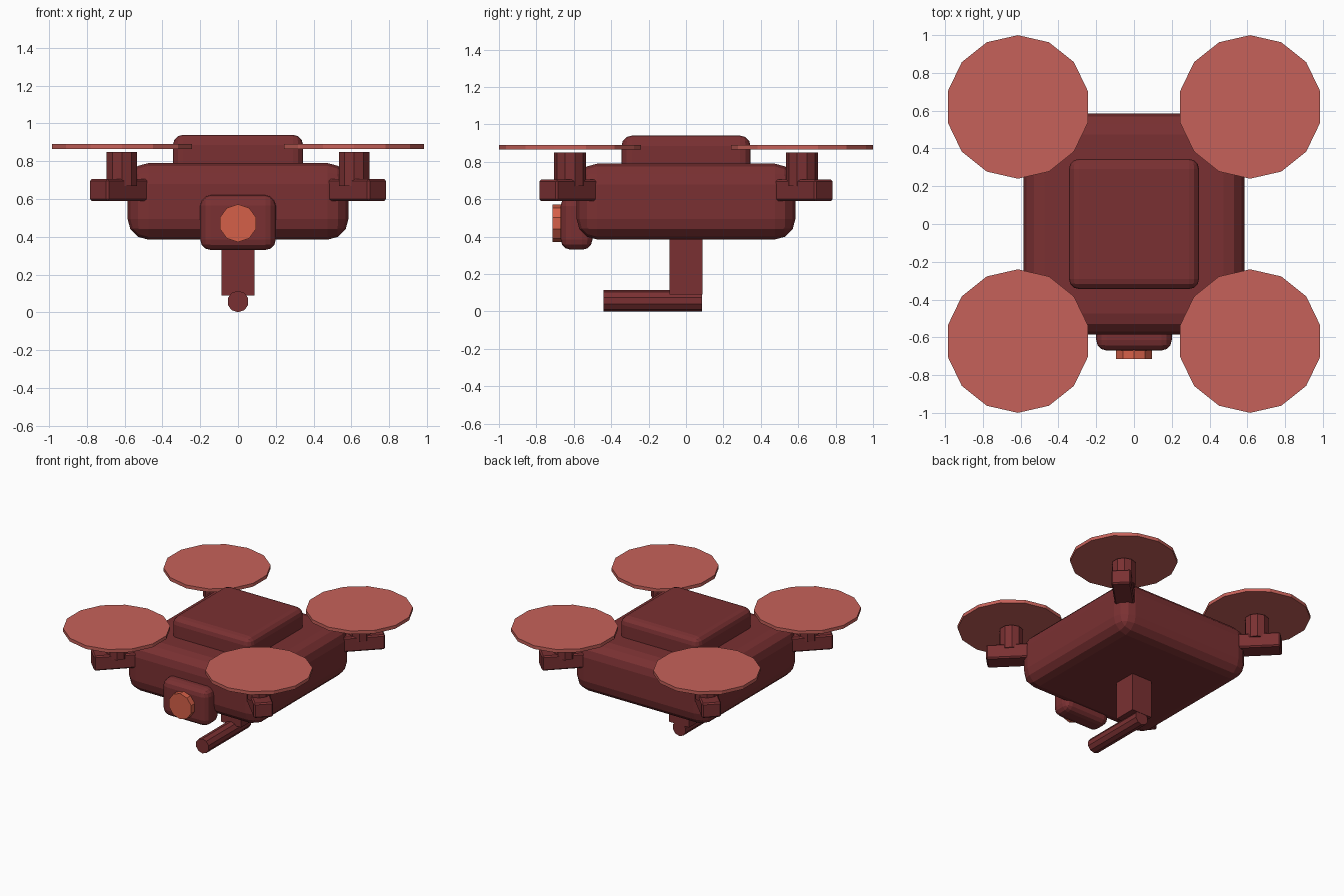
import bpy
from math import pi, sqrt
from mathutils import Matrix

cube = bpy.data.objects.get("Cube")
if cube:
    bpy.data.objects.remove(cube, do_unlink=True)


def material(name, rgb):
    mat = bpy.data.materials.new(name)
    mat.use_nodes = True
    mat.diffuse_color = (*rgb, 1)
    mat.node_tree.nodes["Principled BSDF"].inputs["Base Color"].default_value = (*rgb, 1)
    return mat


hull_red = material("dark red", (0.195, 0.03, 0.032))
rotor_red = material("light red", (0.565, 0.12, 0.102))
lens_orange = material("orange red", (0.665, 0.117, 0.065))


def finish(name, mat, bevel=0, segments=3):
    ob = bpy.context.object
    ob.name = ob.data.name = name
    ob.data.materials.append(mat)
    if bevel:
        mod = ob.modifiers.new("rounded edges", "BEVEL")
        mod.width, mod.segments = bevel, segments
    return ob


def box(name, low, high, bevel=0, segments=3, turn=0):
    """Box between two corners, turned about the vertical axis through the origin."""
    size = [b - a for a, b in zip(low, high)]
    mid = [(a + b) / 2 for a, b in zip(low, high)]
    bpy.ops.mesh.primitive_cube_add(size=1)
    ob = finish(name, hull_red, bevel, segments)
    ob.data.transform(Matrix.Rotation(turn, 4, "Z") @ Matrix.Translation(mid)
                      @ Matrix.Diagonal((*size, 1)))
    return ob


def cylinder(name, mat, sides, radius, length, centre, along_y=False):
    bpy.ops.mesh.primitive_cylinder_add(vertices=sides, radius=radius, depth=length,
                                        location=centre,
                                        rotation=(pi / 2 if along_y else 0, 0, 0))
    return finish(name, mat)


# Main hull and raised top cover
box("hull", (-0.585, -0.585, 0.385), (0.585, 0.585, 0.79), 0.11)
box("top_cover", (-0.345, -0.345, 0.68), (0.345, 0.345, 0.94), 0.055)

# Front camera
box("camera_housing", (-0.2, -0.67, 0.33), (0.2, -0.5, 0.62), 0.055)
cylinder("camera_lens", lens_orange, 10, 0.1, 0.1, (0, -0.665, 0.472), True)

# Mast and barrel below the hull
box("mast", (-0.087, -0.087, 0.09), (0.087, 0.087, 0.42))
cylinder("barrel", hull_red, 10, 0.057, 0.525, (0, -0.178, 0.057), True)

# Diagonal arms, each with a motor and a rotor disc
corners = {"back_left": (1, 1), "back_right": (-1, 1),
           "front_right": (-1, -1), "front_left": (1, -1)}
for i, (corner, (sx, sy)) in enumerate(corners.items()):
    box(corner + "_arm", (0.55, -0.07, 0.59), (0.79 * sqrt(2) - 0.07, 0.07, 0.705),
        0.01, 1, pi / 4 + i * pi / 2)
    x, y = 0.615 * sx, 0.62 * sy
    cylinder(corner + "_motor", hull_red, 10, 0.085, 0.18, (x, y, 0.76))
    cylinder(corner + "_rotor", rotor_red, 14, 0.38, 0.026, (x, y, 0.878))
